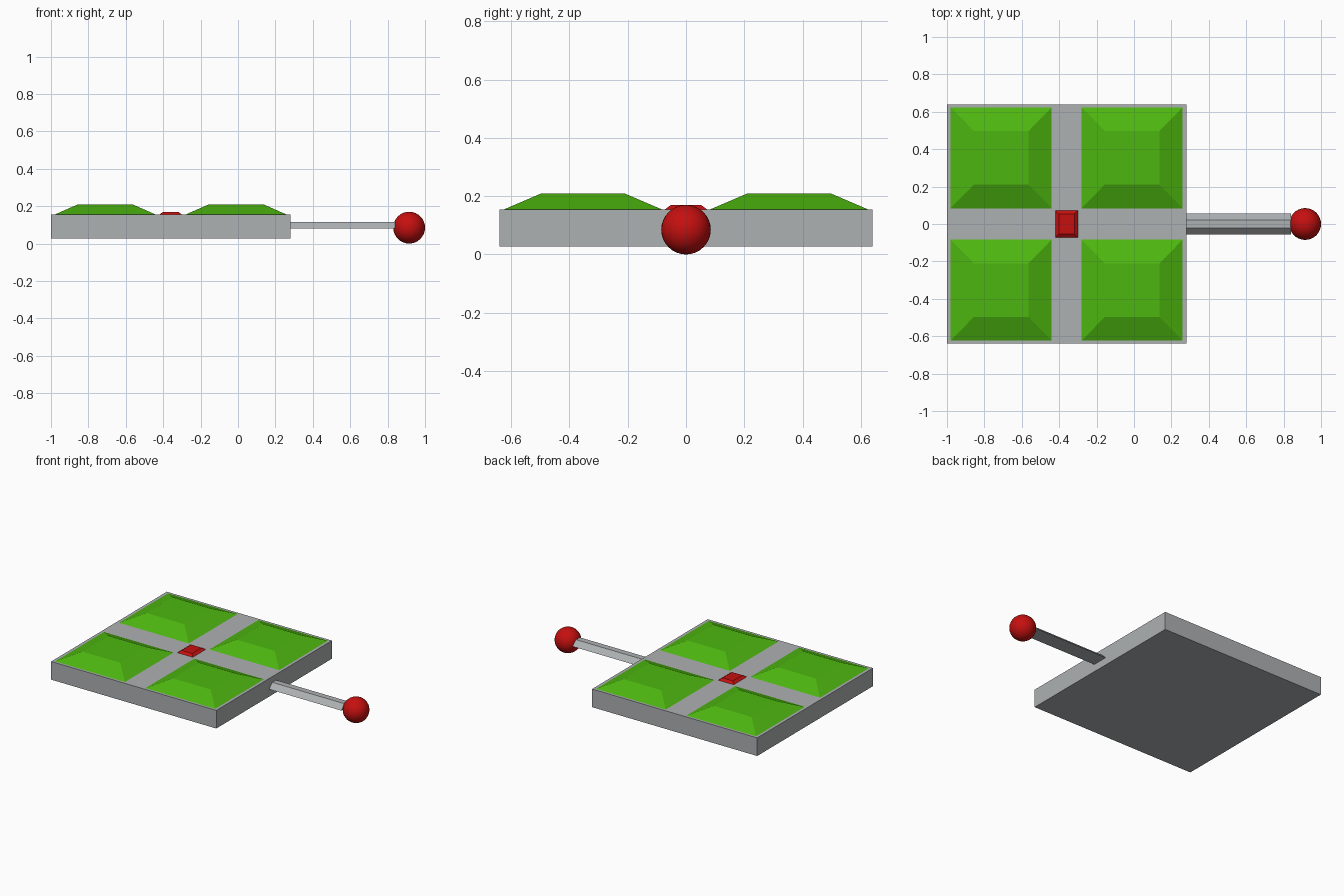
import bpy, bmesh

if "Cube" in bpy.data.objects:
    bpy.data.objects.remove(bpy.data.objects["Cube"])


def material(name, rgb):
    m = bpy.data.materials.new(name)
    m.diffuse_color = (*rgb, 1.0)
    m.use_nodes = True
    m.node_tree.nodes["Principled BSDF"].inputs["Base Color"].default_value = m.diffuse_color
    return m


GREY = material("grey metal", (0.42, 0.44, 0.45))
GREEN = material("green", (0.075, 0.47, 0.005))
RED = material("red", (0.56, 0.005, 0.005))


def finish(name, bm, mat):
    bmesh.ops.recalc_face_normals(bm, faces=bm.faces[:])
    mesh = bpy.data.meshes.new(name)
    bm.to_mesh(mesh)
    bm.free()
    mesh.materials.append(mat)
    ob = bpy.data.objects.new(name, mesh)
    bpy.context.collection.objects.link(ob)
    return ob


def tapered_block(name, mat, cx, cy, low, high, z0, z1):
    """Block with half-sizes low at the bottom and high at the top."""
    bm = bmesh.new()
    bmesh.ops.create_cube(bm, size=2)
    for v in bm.verts:
        hx, hy = high if v.co.z > 0 else low
        v.co = (cx + v.co.x * hx, cy + v.co.y * hy, z1 if v.co.z > 0 else z0)
    return finish(name, bm, mat)


# flat square base
TOP = 0.155
tapered_block("base_plate", GREY, -0.36, 0, (0.64, 0.64), (0.64, 0.64), 0.028, TOP)

# four bevelled pads
for row, sy in (("front", -1), ("back", 1)):
    for col, sx in (("left", -1), ("right", 1)):
        tapered_block(f"{row}_{col}_pad", GREEN, -0.36 + sx * 0.35, sy * 0.354,
                      (0.27, 0.27), (0.147, 0.144), TOP, 0.209)

# small button in the middle
tapered_block("centre_button", RED, -0.36, 0, (0.06, 0.072), (0.041, 0.053), TOP, 0.169)

# handle bar with sloping sides, running into the knob
tapered_block("handle_bar", GREY, 0.56, 0, (0.28, 0.056), (0.28, 0.021), 0.08, 0.115)

# round knob
bpy.ops.mesh.primitive_uv_sphere_add(segments=32, ring_count=16, radius=0.085,
                                     location=(0.915, 0, 0.085))
knob = bpy.context.object
knob.name = "handle_knob"
knob.data.materials.append(RED)
bpy.ops.object.shade_smooth()
